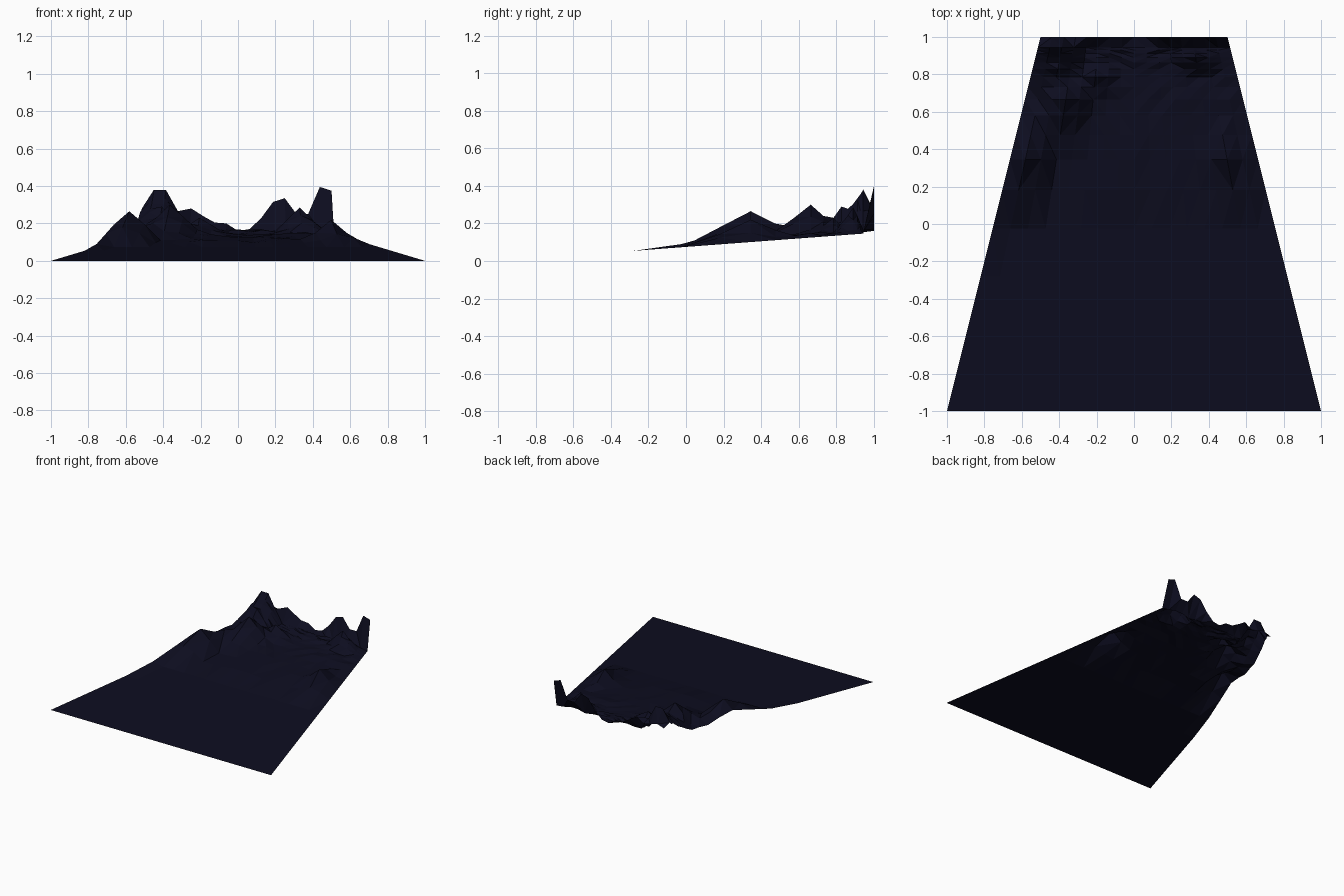
import bpy, bmesh, math, random

if "Cube" in bpy.data.objects:
    bpy.data.objects.remove(bpy.data.objects["Cube"])

random.seed(4)

# One dark navy colour for the whole landscape
navy = bpy.data.materials.new("dark navy")
navy.diffuse_color = (0.004, 0.004, 0.014, 1)
navy.use_nodes = True
navy.node_tree.nodes["Principled BSDF"].inputs["Base Color"].default_value = navy.diffuse_color

# Rows bunch up towards the back, columns converge (trapezoid sheet)
COLS = range(-8, 9)
ROWS = [1 - 2 * 0.8 ** i for i in range(17)] + [1.0]

# Peaks: column, row, height, column reach, row reach
PEAKS = [
    (-7, 5, 0.265, 2, 2), (6, 5, 0.22, 1.6, 1.6), (-5, 8, 0.30, 2.4, 2.5),
    (-7, 16, 0.38, 2, 9), (-6, 16, 0.38, 2, 9), (-6, 11, 0.29, 1.5, 2),
    (-3, 10, 0.23, 1.8, 1.8), (5, 13, 0.285, 2, 3), (-8, 16, 0.28, 1, 3),
    (-7, 7, 0.18, 1.6, 2),
]
# Ridge heights along the back edge, left to right
BACK = [0.25, 0.27, 0.25, 0.24, 0.28, 0.24, 0.205, 0.20, 0.16,
        0.17, 0.23, 0.315, 0.335, 0.25, 0.25, 0.395, 0.375]


def height(c, i, y):
    if i == len(ROWS) - 1:
        return BACK[c + 8]
    base = 0.075 * (y + 1)
    if i >= 4 and c < 8:
        base += random.uniform(0.005, 0.025)   # gentle ground roughness
    z = base
    if c == -8 and i in (3, 4):
        z = (0.09, 0.135)[i - 3]               # raised left rim
    for pc, pi, pz, rc, ri in PEAKS:
        d = math.hypot((c - pc) / rc, (i - pi) / ri)
        if d < 1:
            z = max(z, base + (pz - base) * (1 - d) if d else pz)
    return z


# Terrain sheet
bm = bmesh.new()
grid = []
for i, y in enumerate(ROWS):
    step = (0.75 - 0.25 * y) / 8
    grid.append([bm.verts.new((c * step, y, height(c, i, y))) for c in COLS])
for a, b in zip(grid, grid[1:]):
    for j in range(len(a) - 1):
        bm.faces.new((a[j], a[j + 1], b[j + 1], b[j]))
bmesh.ops.triangulate(bm, faces=bm.faces[:])
mesh = bpy.data.meshes.new("mountain_terrain")
bm.to_mesh(mesh)
bm.free()
mesh.materials.append(navy)
terrain = bpy.data.objects.new("mountain_terrain", mesh)
bpy.context.collection.objects.link(terrain)
